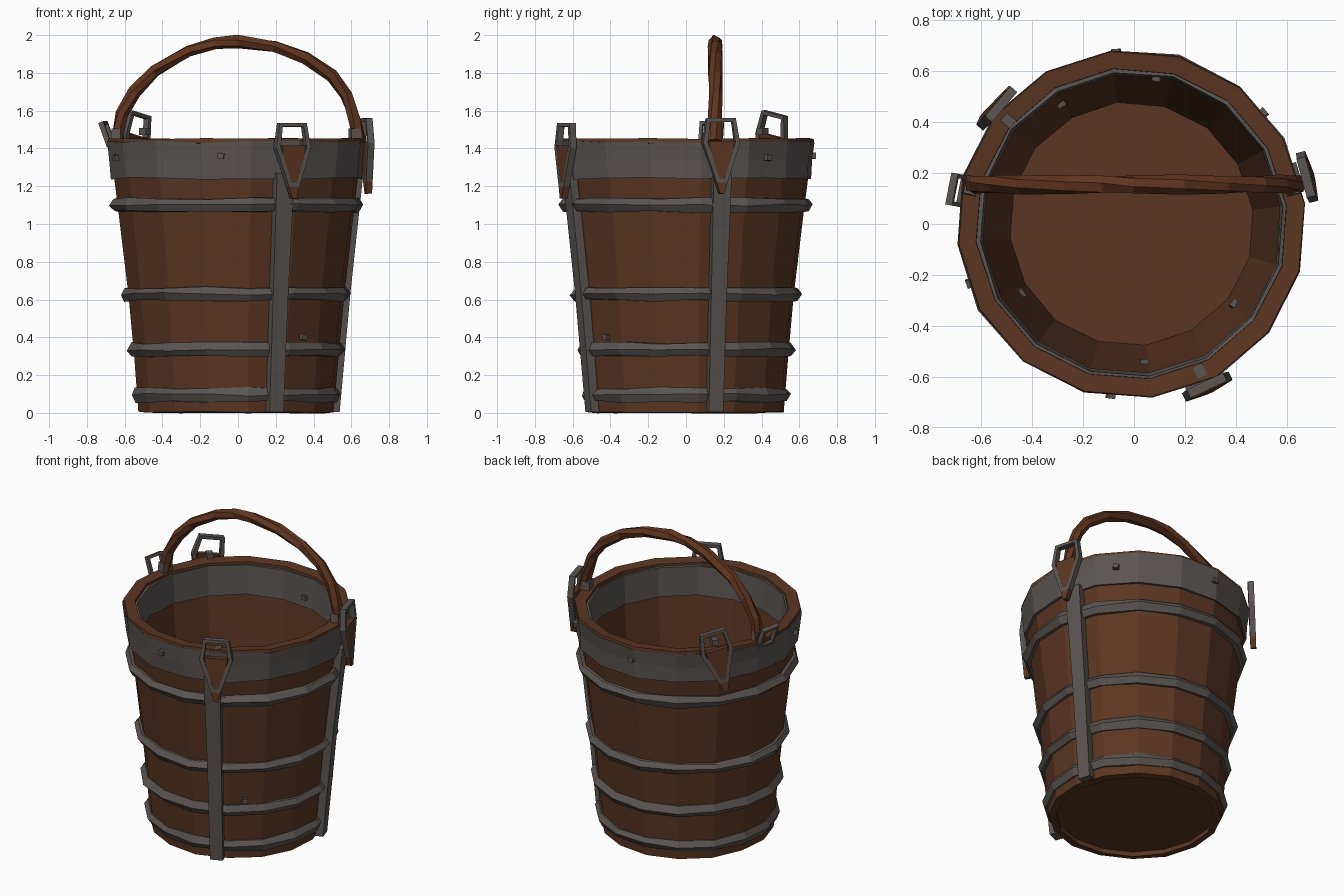
import bpy, bmesh, math, random
from mathutils import Vector, Matrix

if "Cube" in bpy.data.objects:
    bpy.data.objects.remove(bpy.data.objects["Cube"])

random.seed(4)
SIDES = 16
CX = -0.01  # bucket axis sits slightly left of the origin


def material(name, rgb):
    m = bpy.data.materials.new(name)
    m.diffuse_color = (*rgb, 1)
    m.use_nodes = True
    m.node_tree.nodes["Principled BSDF"].inputs["Base Color"].default_value = m.diffuse_color
    return m


WOOD = material("brown wood", (0.105, 0.037, 0.016))
HANDLE = material("handle wood", (0.115, 0.035, 0.013))
IRON = material("grey iron", (0.105, 0.092, 0.085))


def finish(name, bm, mat, matrix=None):
    if matrix is not None:
        bm.transform(matrix)
    bmesh.ops.recalc_face_normals(bm, faces=bm.faces)
    me = bpy.data.meshes.new(name)
    bm.to_mesh(me)
    bm.free()
    me.materials.append(mat)
    ob = bpy.data.objects.new(name, me)
    bpy.context.collection.objects.link(ob)
    return ob


def skin(bm, rings, closed):
    """Bridge rings of vertices into a tube, closed in a loop or capped."""
    n = len(rings[0])
    for i in range(len(rings) if closed else len(rings) - 1):
        a, b = rings[i], rings[(i + 1) % len(rings)]
        for j in range(n):
            k = (j + 1) % n
            bm.faces.new((a[j], a[k], b[k], b[j]))
    if not closed:
        bm.faces.new(rings[0])
        bm.faces.new(rings[-1])


def lathe(name, profile, mat, closed=True, jitter=0.0):
    bm = bmesh.new()
    rings = []
    for r, z in profile:
        ring = []
        for i in range(SIDES):
            a = 2 * math.pi * (i + 0.3) / SIDES
            rr = r + random.uniform(-jitter, jitter) * 0.6
            zz = z + random.uniform(-jitter, jitter)
            ring.append(bm.verts.new((CX + rr * math.cos(a), rr * math.sin(a), zz)))
        rings.append(ring)
    skin(bm, rings, closed)
    return finish(name, bm, mat)


def sweep(name, path, wide, deep, mat, matrix, closed=True, sides=4, twist=0.0, jitter=0.0):
    """Sweep a bar section along a flat (u, v) path; w is out of the plane."""
    bm = bmesh.new()
    pts = [Vector((u, v, 0)) for u, v in path]
    rings, n = [], len(pts)
    for i, p in enumerate(pts):
        prv = pts[i - 1] if closed or i else p
        nxt = pts[(i + 1) % n] if closed or i < n - 1 else p
        d1, d2 = (p - prv).normalized(), (nxt - p).normalized()
        t = (d1 + d2).normalized()
        nrm = Vector((-t.y, t.x, 0))
        ring = []
        for j in range(sides):
            a = 2 * math.pi * (j + 0.5) / sides + i * twist
            k = 1.414 if sides == 4 else 1.0
            q = p + nrm * (math.cos(a) * wide * k) + Vector((0, 0, math.sin(a) * deep * k))
            q += Vector([random.uniform(-jitter, jitter) for _ in range(3)])
            ring.append(bm.verts.new(q))
        rings.append(ring)
    skin(bm, rings, closed)
    return finish(name, bm, mat, matrix)


def plate(name, outline, depth, mat, matrix):
    """Flat (u, v) outline extruded to a plate centred on w = 0."""
    bm = bmesh.new()
    rings = [[bm.verts.new((u, v, w)) for u, v in outline] for w in (-depth / 2, depth / 2)]
    skin(bm, rings, False)
    return finish(name, bm, mat, matrix)


def wall_frame(deg, r, z, roll=0.0, lean=0.0):
    """u = along the wall, v = up, w = outward."""
    a = math.radians(deg)
    rot = Matrix(((-math.sin(a), 0, math.cos(a)),
                  (math.cos(a), 0, math.sin(a)),
                  (0, 1, 0))).to_4x4()
    pos = Matrix.Translation((CX + r * math.cos(a), r * math.sin(a), z))
    return pos @ rot @ Matrix.Rotation(roll, 4, 'Z') @ Matrix.Rotation(lean, 4, 'X')


# wooden wall with overhanging lip, and the floor
lathe("bucket_wall", [(0.52, 0.005), (0.545, 0.3), (0.575, 0.62), (0.633, 1.1), (0.652, 1.26),
                      (0.662, 1.425), (0.685, 1.43), (0.682, 1.452), (0.612, 1.447),
                      (0.60, 1.25), (0.48, 0.09), (0.475, 0.0)], WOOD, jitter=0.003)
lathe("bucket_floor", [(0.495, 0.03), (0.495, 0.08)], WOOD, closed=False)

# wide iron rim band outside and its liner inside
lathe("rim_band", [(0.64, 1.25), (0.67, 1.24), (0.676, 1.34), (0.688, 1.436), (0.65, 1.436)],
      IRON, jitter=0.006)
lathe("rim_liner", [(0.615, 1.43), (0.598, 1.43), (0.588, 1.24), (0.61, 1.24)], IRON, jitter=0.005)

# narrow hoops with a rough ridge
for i, (z, r, h) in enumerate([(1.10, 0.67, 0.036), (0.63, 0.61, 0.034),
                               (0.335, 0.576, 0.036), (0.095, 0.553, 0.036)]):
    lathe(f"hoop_{i + 1}", [(r - 0.05, z - h), (r - 0.017, z - h), (r + 0.006, z),
                            (r - 0.017, z + h), (r - 0.05, z + h)], IRON, jitter=0.008)

# upright iron straps on the front and right
for name, deg in (("front_strap", -67.5), ("right_strap", 16.5)):
    bm = bmesh.new()
    a = math.radians(deg)
    out, side = Vector((math.cos(a), math.sin(a), 0)), Vector((-math.sin(a), math.cos(a), 0))
    rings = []
    for r, z, w in ((0.56, 0.005, 0.04), (0.618, 0.63, 0.043), (0.688, 1.27, 0.05)):
        rings.append([bm.verts.new(out * (r + dr) + side * (w * s) + Vector((CX, 0, z)))
                      for dr, s in ((0, -1), (0, 1), (-0.055, 1), (-0.055, -1))])
    skin(bm, rings, False)
    finish(name, bm, IRON)

# tapered iron loops with a pointed wooden tab hanging in each
LOOP = [(-0.07, 0.15), (0.07, 0.15), (0.088, 0.03), (0.022, -0.17), (-0.022, -0.17), (-0.088, 0.03)]
TAB = [(-0.07, 0.04), (0.07, 0.04), (0.045, -0.13), (0.012, -0.24), (-0.012, -0.24), (-0.045, -0.13)]
for name, deg, r, z, roll in (("front", -65, 0.705, 1.375, 0.0),
                              ("right", 15, 0.715, 1.40, 0.0),
                              ("back_left", 140, 0.70, 1.43, 0.2)):
    f = wall_frame(deg, r, z, roll, -0.04)
    sweep(name + "_loop", LOOP, 0.013, 0.018, IRON, f)
    plate(name + "_tab", TAB, 0.035, WOOD, f)
    # small iron pin holding the loop to the rim
    sweep(name + "_pin", [(-0.02, 0.06), (0.02, 0.06)], 0.018, 0.025, IRON,
          wall_frame(deg, r - 0.07, z), closed=False)

# square buckle at the left end of the handle
sweep("left_buckle", [(-0.055, -0.06), (0.055, -0.06), (0.055, 0.06), (-0.055, 0.06)],
      0.012, 0.014, IRON, wall_frame(169, 0.695, 1.475, 0, 0.35))

# iron clasps under both handle ends
for name, deg in (("left_clasp", 166.5), ("right_clasp", 13.5)):
    plate(name, [(-0.04, -0.05), (0.04, -0.05), (0.035, 0.05), (-0.035, 0.05)], 0.05, IRON,
          wall_frame(deg, 0.645, 1.455))

# bent wooden handle
ARC = [(-0.645, 1.44), (-0.615, 1.58), (-0.545, 1.70), (-0.445, 1.81), (-0.26, 1.915),
       (-0.12, 1.957), (0.0, 1.966), (0.19, 1.94), (0.36, 1.88), (0.50, 1.785),
       (0.575, 1.68), (0.62, 1.55), (0.645, 1.44)]
upright = Matrix.Translation((0, 0.155, 0)) @ Matrix.Rotation(math.pi / 2, 4, 'X')
sweep("handle", ARC, 0.034, 0.037, HANDLE, upright, closed=False, sides=6, twist=0.3, jitter=0.004)

# nails through the wall, outside and inside
for i, (deg, r, z) in enumerate([(-97, 0.672, 1.36), (200, 0.672, 1.35), (95, 0.672, 1.36),
                                 (40, 0.672, 1.35), (-50, 0.548, 0.40), (80, 0.585, 1.30),
                                 (-38, 0.515, 0.45), (212, 0.515, 0.45), (120, 0.55, 0.8),
                                 (-85, 0.55, 0.8)]):
    plate(f"nail_{i + 1}", [(-0.018, -0.012), (0.016, -0.016), (0.02, 0.012), (-0.012, 0.018)],
          0.035, IRON, wall_frame(deg, r, z))
